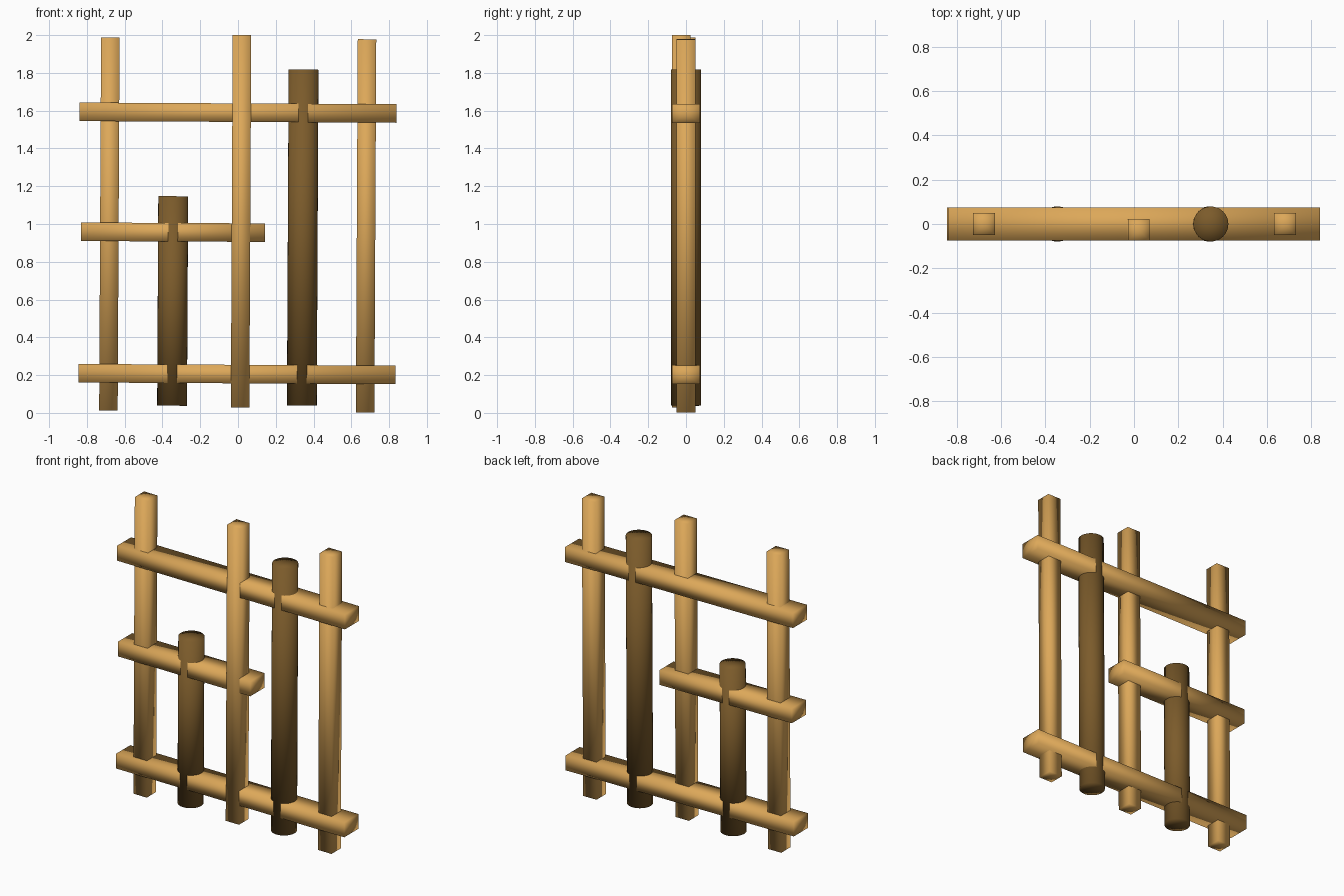
import bpy, bmesh, math
from mathutils import Vector, Matrix

if "Cube" in bpy.data.objects:
    bpy.data.objects.remove(bpy.data.objects["Cube"])


def material(name, rgb):
    m = bpy.data.materials.new(name)
    m.diffuse_color = (*rgb, 1.0)
    m.use_nodes = True
    m.node_tree.nodes["Principled BSDF"].inputs["Base Color"].default_value = m.diffuse_color
    return m


light_wood = material("light wood", (0.72, 0.39, 0.10))
dark_wood = material("dark wood", (0.20, 0.105, 0.024))


def bar(name, sides, size, start, end, mat):
    """Smooth prism with fan caps running from start to end; size is its cross-section."""
    start, end = Vector(start), Vector(end)
    bm = bmesh.new()
    r = 0.5 / math.cos(math.pi / 4) if sides == 4 else 0.5
    bmesh.ops.create_cone(bm, cap_ends=True, cap_tris=True, segments=sides,
                          radius1=r, radius2=r, depth=1.0,
                          matrix=Matrix.Rotation(math.pi / 4, 4, 'Z'))
    bmesh.ops.scale(bm, vec=(size[0], size[1], (end - start).length), verts=bm.verts)
    # Every bar lies in the x-z plane, so turn it about y only
    d = end - start
    turn = Matrix.Rotation(math.atan2(d.x, d.z), 4, 'Y')
    bmesh.ops.transform(bm, matrix=Matrix.Translation((start + end) / 2) @ turn, verts=bm.verts)
    for f in bm.faces:
        f.smooth = True
    mesh = bpy.data.meshes.new(name)
    bm.to_mesh(mesh)
    bm.free()
    mesh.materials.append(mat)
    bpy.context.collection.objects.link(bpy.data.objects.new(name, mesh))


# Square upright posts
for name, x0, x1, y, z0, z1 in (("left_post", -0.686, -0.676, 0, 0.013, 1.988),
                                ("middle_post", 0.011, 0.021, -0.026, 0.029, 2.0),
                                ("right_post", 0.673, 0.683, 0, 0.002, 1.978)):
    bar(name, 4, (0.098, 0.098), (x0, y, z0), (x1, y, z1), light_wood)

# Wide horizontal rails
for name, x0, x1, z0, z1 in (("top_rail", -0.839, 0.839, 1.594, 1.585),
                             ("middle_rail", -0.831, 0.143, 0.959, 0.954),
                             ("bottom_rail", -0.845, 0.834, 0.210, 0.201)):
    bar(name, 4, (0.098, 0.149), (x0, 0, z0), (x1, 0, z1), light_wood)

# Round dark logs
for name, x0, x1, z0, z1 in (("short_log", -0.349, -0.343, 0.038, 1.147),
                             ("tall_log", 0.338, 0.347, 0.040, 1.817)):
    bar(name, 32, (0.158, 0.158), (x0, 0, z0), (x1, 0, z1), dark_wood)
